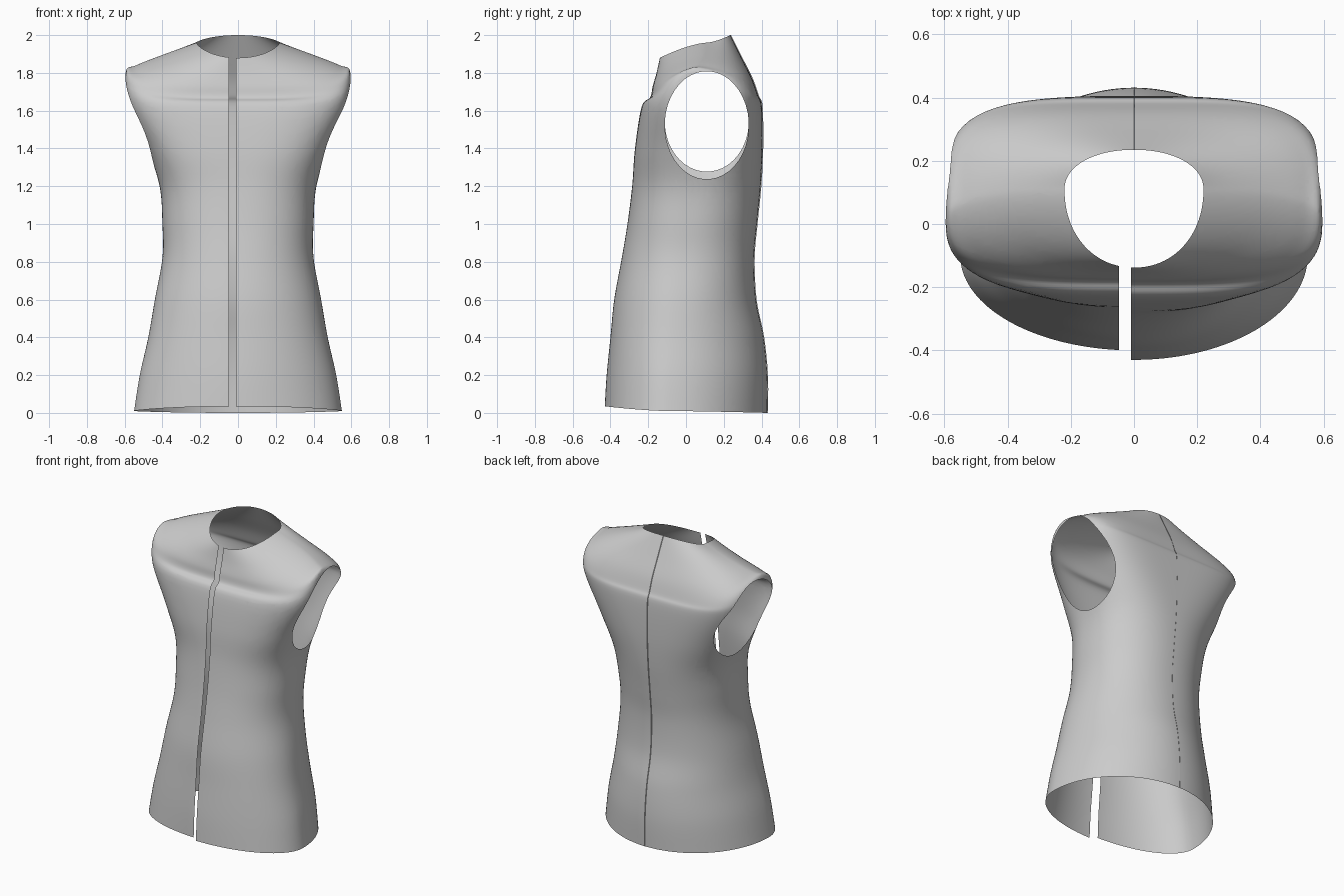
import bpy, bmesh
from math import sin, cos, pi
from mathutils import Vector

cube = bpy.data.objects.get("Cube")
if cube:
    bpy.data.objects.remove(cube, do_unlink=True)

# One plain cloth colour
cloth = bpy.data.materials.new("grey cloth")
cloth.use_nodes = True
GREY = (0.6, 0.6, 0.6, 1)
cloth.diffuse_color = GREY
cloth.node_tree.nodes["Principled BSDF"].inputs["Base Color"].default_value = GREY


def level(z, width, middle, front, back, front_power, back_power,
          z_front=None, z_back=None):
    """One loop round the body; front and back may sit at other heights than the sides."""
    return Vector((width, middle, front, back, front_power, back_power, z,
                   z if z_front is None else z_front,
                   z if z_back is None else z_back))


# Loops from hem to neckline
LEVELS = [
    level(.01, .55, -.1, -.43, .43, 2, 2, .035, 0),
    level(.2, .52, -.09, -.42, .43, 2, 2),
    level(.4, .475, -.07, -.4, .41, 2.1, 2),
    level(.6, .44, -.05, -.38, .37, 2.1, 2.1),
    level(.82, .4, -.01, -.34, .36, 2.2, 2.2),
    level(1, .4, .02, -.31, .375, 2.3, 2.2),
    level(1.2, .415, .05, -.285, .395, 2.5, 2.4),
    level(1.4, .48, .06, -.27, .405, 3, 3),
    level(1.62, .578, .04, -.235, .402, 3.4, 3.9),
    level(1.805, .594, .04, -.19, .382, 3.4, 4.2, 1.67, 1.68),
    level(1.84, .54, .07, -.176, .35, 3.2, 3.6, 1.73, 1.77),
    level(1.895, .4, .1, -.156, .295, 2.6, 2.7, 1.8, 1.88),
    level(1.96, .22, .11, -.138, .235, 2.1, 2.1, 1.88, 2),
]
STEPS = 6      # rows between two loops
COLUMNS = 72   # columns from back seam past the front opening


def smooth_levels():
    """Pass a smooth curve through the loop settings."""
    rows = []
    last = len(LEVELS) - 1
    for i in range(last):
        a, b, c, d = (LEVELS[min(max(i + k, 0), last)] for k in (-1, 0, 1, 2))
        for s in range(STEPS):
            t = s / STEPS
            rows.append(b + (c - a) * (t / 2)
                        + (a * 2 - b * 5 + c * 4 - d) * (t * t / 2)
                        + (b * 3 - a - c * 3 + d) * (t ** 3 / 2))
    rows.append(LEVELS[last])
    return rows


def body_point(row, angle, side, inset):
    """Point on a loop; angle 0 is the centre back, pi the centre front."""
    width, middle, front, back, p_front, p_back, z_side, z_front, z_back = row
    sx, cy = sin(angle), cos(angle)
    if cy > 0:
        depth, power, z_mid = back - middle, p_back, z_back
    else:
        depth, power, z_mid = middle - front - inset, p_front, z_front
    r = (abs(sx) ** power + abs(cy) ** power) ** (-1 / power)
    drop = (r * abs(cy)) ** 1.5
    return Vector((side * width * r * sx, middle + depth * r * cy,
                   z_side + (z_mid - z_side) * drop))


def cut_armhole(bm, side, centre, radius_y, radius_z, sides=40):
    """Trim an oval out of the side by successive planes."""
    inside = [f for f in bm.faces if f.calc_center_median().x * side > .25]
    for k in range(sides):
        a = 2 * pi * k / sides
        point = centre + Vector((0, radius_y * cos(a), radius_z * sin(a)))
        normal = Vector((0, cos(a) / radius_y, sin(a) / radius_z)).normalized()
        geom = set(inside)
        for f in inside:
            geom.update(f.edges)
            geom.update(f.verts)
        cut = bmesh.ops.bisect_plane(bm, geom=list(geom), dist=1e-5,
                                     plane_co=point, plane_no=normal)
        inside = [f for f in cut["geom"] if isinstance(f, bmesh.types.BMFace)
                  and (f.calc_center_median() - point).dot(normal) < 0]
    bmesh.ops.delete(bm, geom=inside, context='FACES')


def build_object(name, bm):
    mesh = bpy.data.meshes.new(name)
    bm.to_mesh(mesh)
    bm.free()
    mesh.materials.append(cloth)
    obj = bpy.data.objects.new(name, mesh)
    bpy.context.collection.objects.link(obj)
    for face in mesh.polygons:
        face.use_smooth = True
    return obj


def build_panel(name, side, front_edge, inset, hole_z, hole_radius):
    """Half of the vest, from back seam to front opening."""
    bm = bmesh.new()
    rows = smooth_levels()
    grid = []
    for i, row in enumerate(rows):
        lift = inset * (1 - i / len(rows))
        grid.append([bm.verts.new(body_point(row, (pi + .15) * j / COLUMNS, side, lift))
                     for j in range(COLUMNS + 1)])
    for low, high in zip(grid, grid[1:]):
        for j in range(COLUMNS):
            quad = [low[j], low[j + 1], high[j + 1], high[j]]
            bm.faces.new(quad if side < 0 else quad[::-1])

    # Straight front edge
    front = [f for f in bm.faces if f.calc_center_median().y < 0]
    geom = set(front)
    for f in front:
        geom.update(f.edges)
        geom.update(f.verts)
    bmesh.ops.bisect_plane(bm, geom=list(geom), dist=1e-5, clear_inner=True,
                           plane_co=(front_edge, 0, 0), plane_no=(side, 0, 0))
    cut_armhole(bm, side, Vector((0, .11, hole_z)), .222, hole_radius)
    bm.normal_update()
    return build_object(name, bm)


build_panel("left_panel", 1, -.01, 0, 1.523, .285)
build_panel("right_panel", -1, -.048, .03, 1.543, .265)

# Narrow raised seam down the centre back
bm = bmesh.new()
previous = None
for row in smooth_levels():
    p = body_point(row, 0, 1, 0)
    pair = [bm.verts.new(p), bm.verts.new(p + Vector((.002, .004, 0)))]
    if previous:
        bm.faces.new([previous[0], previous[1], pair[1], pair[0]])
    previous = pair
build_object("back_seam", bm)
